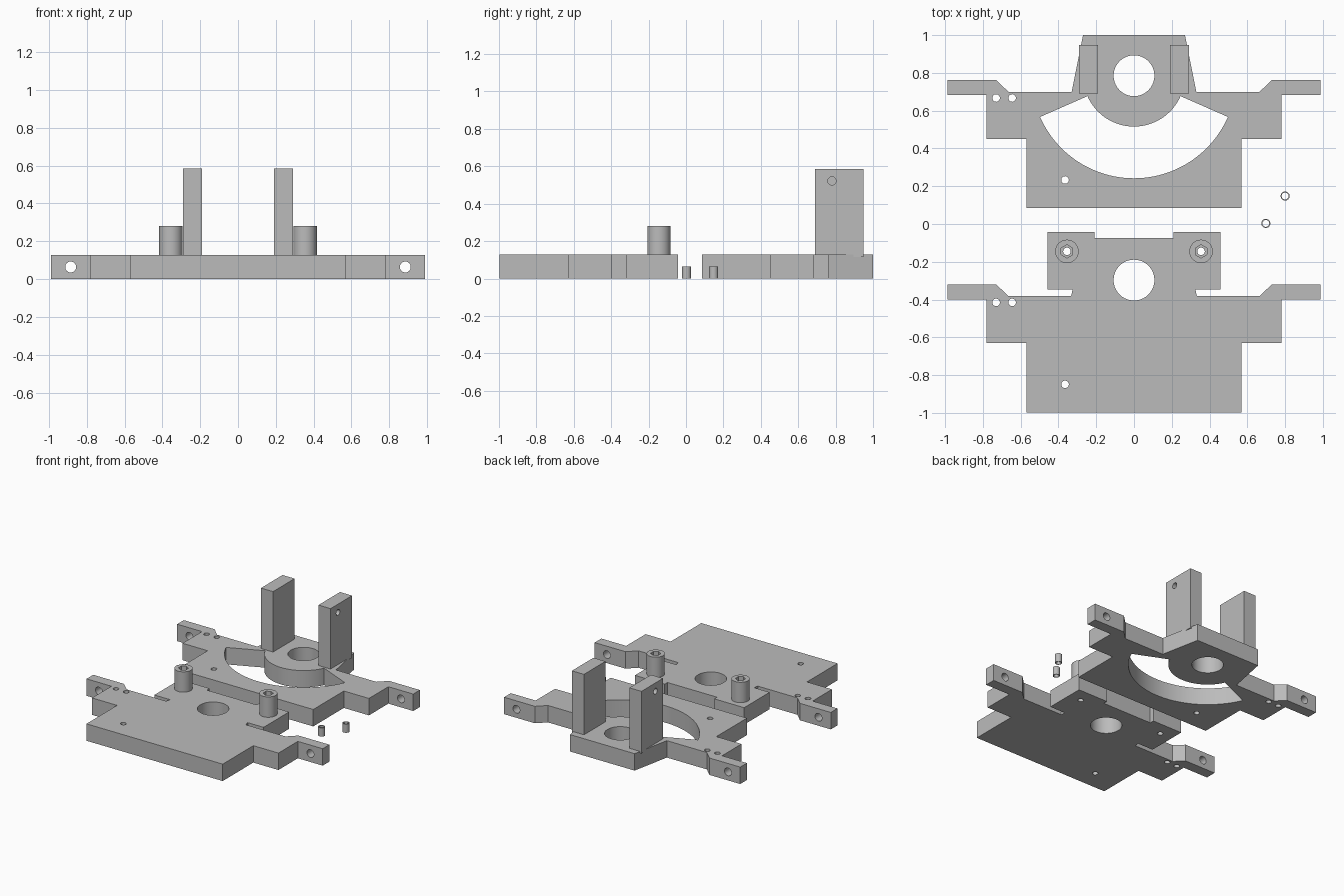
import bpy, bmesh, math
from mathutils import Matrix

if "Cube" in bpy.data.objects:
    bpy.data.objects.remove(bpy.data.objects["Cube"])

T = 0.128  # plate thickness

grey = bpy.data.materials.new("plain grey")
grey.diffuse_color = (0.5, 0.5, 0.5, 1)
grey.use_nodes = True
grey.node_tree.nodes["Principled BSDF"].inputs["Base Color"].default_value = grey.diffuse_color


def finish(name, bm):
    bmesh.ops.recalc_face_normals(bm, faces=bm.faces)
    me = bpy.data.meshes.new(name)
    bm.to_mesh(me)
    bm.free()
    me.materials.append(grey)
    ob = bpy.data.objects.new(name, me)
    bpy.context.collection.objects.link(ob)
    return ob


def prism(name, pts, z0, z1):
    bm = bmesh.new()
    face = bm.faces.new([bm.verts.new((x, y, z0)) for x, y in pts])
    new = bmesh.ops.extrude_face_region(bm, geom=[face])["geom"]
    verts = [v for v in new if isinstance(v, bmesh.types.BMVert)]
    bmesh.ops.translate(bm, verts=verts, vec=(0, 0, z1 - z0))
    return finish(name, bm)


def rod(name, centre, r, length, axis="Z", n=48):
    bm = bmesh.new()
    rot = {"Z": Matrix(), "X": Matrix.Rotation(math.pi / 2, 4, "Y"),
           "Y": Matrix.Rotation(math.pi / 2, 4, "X")}[axis]
    bmesh.ops.create_cone(bm, cap_ends=True, segments=n, radius1=r, radius2=r,
                          depth=length, matrix=Matrix.Translation(centre) @ rot)
    return finish(name, bm)


def activate(ob):
    bpy.ops.object.select_all(action="DESELECT")
    ob.select_set(True)
    bpy.context.view_layer.objects.active = ob


def cut(ob, cutters):
    activate(ob)
    for c in cutters:
        c.hide_render = True
        m = ob.modifiers.new("cut", "BOOLEAN")
        m.operation, m.solver, m.object = "DIFFERENCE", "EXACT", c
        bpy.ops.object.modifier_apply(modifier=m.name)
        bpy.data.objects.remove(c)
    activate(ob)
    bpy.ops.object.shade_smooth_by_angle(angle=math.radians(30))


def mirrored(half):
    return half + [(-x, y) for x, y in reversed(half)]


def lower_half(y):
    # right half of the stepped body with its side tab, y = pivot centre
    return [(0.665, y - 0.085), (0.73, y - 0.022), (0.988, y - 0.022),
            (0.988, y - 0.102), (0.78, y - 0.102), (0.78, y - 0.334),
            (0.57, y - 0.334), (0.57, y - 0.7)]


def plate_holes(y):
    # pivot bore, three screw holes on the left, cross holes in both tabs
    holes = [rod("cutter", (0, y, 0), 0.108, 1, n=64)]
    for x, dy in ((-0.73, -0.118), (-0.645, -0.118), (-0.365, -0.552)):
        holes.append(rod("cutter", (x, y + dy, 0), 0.02, 1, n=24))
    for s in (-1, 1):
        holes.append(rod("cutter", (s * 0.885, y - 0.062, T / 2), 0.029, 0.3, "Y", 32))
    return holes


# Back plate with a curved slot around the pivot
BY = 0.785
back = prism("back_plate", mirrored([(0.27, 1.0), (0.33, BY - 0.085)] + lower_half(BY)), 0, T)


def arc(r, a0, a1, n=48):
    angles = [math.radians(a0 + (a1 - a0) * i / n) for i in range(n + 1)]
    return [(r * math.cos(a), BY + r * math.sin(a)) for a in angles]


slot = prism("cutter", arc(0.543, 203.7, 336.3) + arc(0.269, 336.3, 203.7), -0.2, 0.3)
cut(back, plate_holes(BY) + [slot])

# Front plate with a shoulder block, side notches and a shallow rear recess
FY = -0.297
front = prism("front_plate", mirrored(
    [(0.208, -0.075), (0.208, -0.042), (0.457, -0.042), (0.457, -0.347),
     (0.325, -0.347), (0.333, FY - 0.085)] + lower_half(FY)), 0, T)
PX, PY = 0.355, -0.145
cut(front, plate_holes(FY) + [rod("cutter", (s * PX, PY, 0), 0.02, 1, n=24) for s in (-1, 1)])

for s, side in ((-1, "left"), (1, "right")):
    # Round posts with a hexagonal nut pocket
    post = rod(side + "_post", (s * PX, PY, (T + 0.282) / 2), 0.062, 0.282 - T)
    cut(post, [rod("cutter", (s * PX, PY, 0.2), 0.02, 1, n=24),
               rod("cutter", (s * PX, PY, 0.282), 0.035, 0.12, n=6)])

    # Upright arms with a blind hole on the outer face
    x0, x1 = s * 0.19, s * 0.291
    arm = prism(side + "_upright", [(x0, 0.69), (x1, 0.69), (x1, 0.948), (x0, 0.948)], 0.115, 0.585)
    cut(arm, [rod("cutter", (s * 0.291, 0.78, 0.522), 0.022, 0.1, "X", 32)])

# Two loose bushings
for i, (x, y) in enumerate(((0.698, 0.003), (0.8, 0.148))):
    bush = rod(f"bushing_{i + 1}", (x, y, 0.0325), 0.024, 0.065, n=32)
    cut(bush, [rod("cutter", (x, y, 0), 0.018, 1, n=32)])
